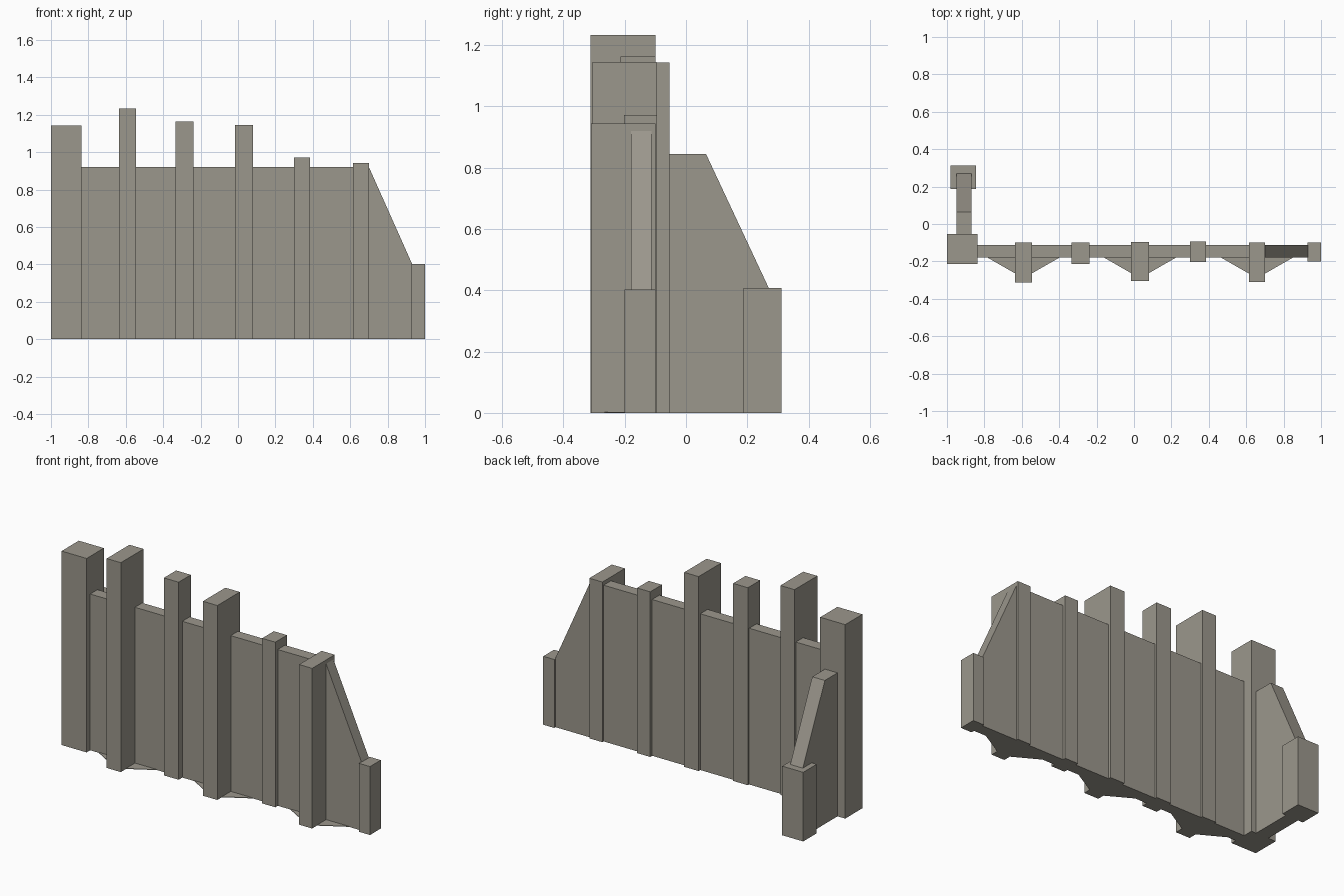
import bpy, bmesh
from mathutils import Vector

if "Cube" in bpy.data.objects:
    bpy.data.objects.remove(bpy.data.objects["Cube"])

stone = bpy.data.materials.new("warm grey stone")
stone.diffuse_color = (0.33, 0.31, 0.265, 1)
stone.use_nodes = True
stone.node_tree.nodes["Principled BSDF"].inputs["Base Color"].default_value = stone.diffuse_color


def prism(name, base, offset):
    """Extrude a flat outline along an offset into a closed solid."""
    bm = bmesh.new()
    face = bm.faces.new([bm.verts.new(p) for p in base])
    res = bmesh.ops.extrude_face_region(bm, geom=[face], use_keep_orig=True)
    moved = [g for g in res["geom"] if isinstance(g, bmesh.types.BMVert)]
    bmesh.ops.translate(bm, verts=moved, vec=Vector(offset))
    bmesh.ops.recalc_face_normals(bm, faces=bm.faces[:])
    me = bpy.data.meshes.new(name)
    bm.to_mesh(me)
    bm.free()
    me.materials.append(stone)
    ob = bpy.data.objects.new(name, me)
    bpy.context.collection.objects.link(ob)
    return ob


def post(name, x0, x1, y0, y1, h):
    prism(name, [(x0, y0, 0), (x1, y0, 0), (x1, y1, 0), (x0, y1, 0)], (0, 0, h))


# front wall with sloping right end
prism("front_wall", [(x, -0.18, z) for x, z in
      [(-0.9, 0), (0.95, 0), (0.95, 0.36), (0.932, 0.4), (0.7, 0.92), (-0.9, 0.92)]],
      (0, 0.068, 0))

# short side wall with sloping back end
prism("side_wall", [(-0.95, y, z) for y, z in
      [(-0.1, 0), (0.28, 0), (0.28, 0.385), (0.27, 0.407), (0.065, 0.845), (-0.1, 0.845)]],
      (0.082, 0, 0))

# posts and buttresses
post("corner_post", -1.0, -0.837, -0.213, -0.053, 1.142)
post("side_end_post", -0.982, -0.845, 0.187, 0.312, 0.407)
post("front_end_post", 0.928, 1.0, -0.2, -0.1, 0.403)
post("slim_post_left", -0.333, -0.237, -0.214, -0.1, 1.163)
post("slim_post_right", 0.299, 0.385, -0.203, -0.094, 0.972)
buttresses = [("left", -0.637, -0.545, -0.312, -0.1, 1.233),
              ("middle", -0.015, 0.079, -0.305, -0.096, 1.145),
              ("right", 0.615, 0.7, -0.31, -0.1, 0.943)]
for side, x0, x1, y0, y1, h in buttresses:
    post("buttress_" + side, x0, x1, y0, y1, h)
    # thin triangular footing plate spreading to both sides
    c = (x0 + x1) / 2
    prism("footing_" + side, [(c - 0.195, -0.178, 0), (c, -0.29, 0), (c + 0.195, -0.178, 0)],
          (0, 0, 0.003))
